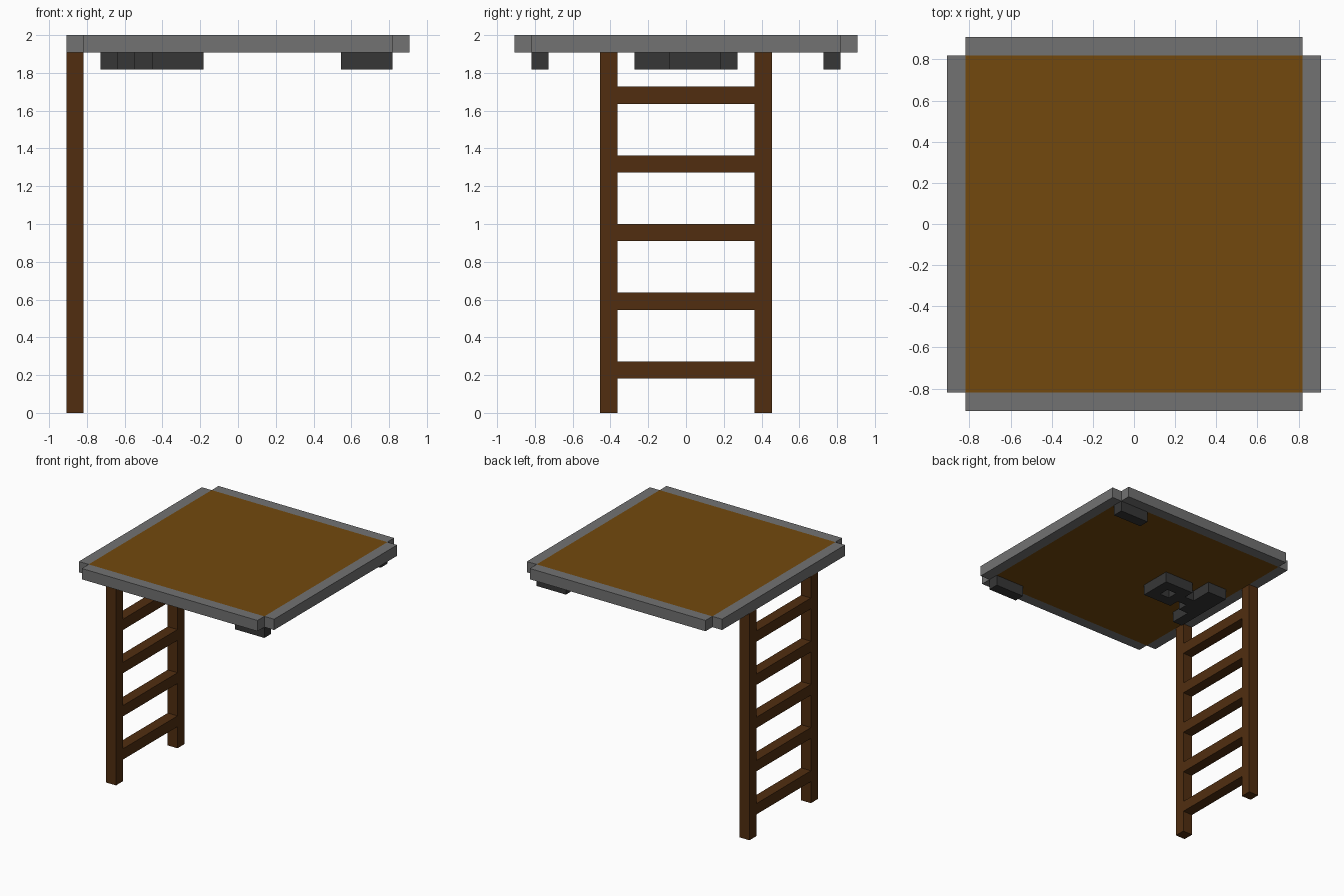
import bpy
import bmesh

cube = bpy.data.objects.get("Cube")
if cube:
    bpy.data.objects.remove(cube, do_unlink=True)

U = 1 / 11  # one block


def material(name, rgb):
    m = bpy.data.materials.new(name)
    m.use_nodes = True
    col = (*rgb, 1)
    m.diffuse_color = col
    m.node_tree.nodes["Principled BSDF"].inputs["Base Color"].default_value = col
    return m


grey = material("stone grey", (0.168, 0.168, 0.168))
dark = material("dark grey", (0.037, 0.037, 0.037))
board = material("board brown", (0.168, 0.066, 0.004))
wood = material("dark wood", (0.082, 0.027, 0.005))


def boxes(name, spans, mat):
    """One object from boxes given as (x0, x1, y0, y1, z0, z1) in blocks."""
    bm = bmesh.new()
    for x0, x1, y0, y1, z0, z1 in spans:
        verts = bmesh.ops.create_cube(bm, size=1)["verts"]
        for v in verts:
            v.co.x = (x1 if v.co.x > 0 else x0) * U
            v.co.y = (y1 if v.co.y > 0 else y0) * U
            v.co.z = (z1 if v.co.z > 0 else z0) * U
    mesh = bpy.data.meshes.new(name)
    bm.to_mesh(mesh)
    bm.free()
    mesh.materials.append(mat)
    obj = bpy.data.objects.new(name, mesh)
    bpy.context.collection.objects.link(obj)
    return obj


# Platform with a border on each side and open corners
boxes("platform_board", [(-9, 9, -9, 9, 21, 22)], board)
boxes("border_front", [(-9, 9, -10, -9, 21, 22)], grey)
boxes("border_back", [(-9, 9, 9, 10, 21, 22)], grey)
boxes("border_left", [(9, 10, -9, 9, 21, 22)], grey)
boxes("border_right", [(-10, -9, -9, 9, 21, 22)], grey)

# Ladder: two posts and five rungs
boxes("ladder_post_front", [(-10, -9, -5, -4, 0, 21)], wood)
boxes("ladder_post_back", [(-10, -9, 4, 5, 0, 21)], wood)
for i in range(5):
    z = 2 + 4 * i
    boxes(f"ladder_rung_{i + 1}", [(-10, -9, -4, 4, z, z + 1)], wood)

# Brackets under the far corners
boxes("bracket_front", [(6, 9, -9, -8, 20, 21)], dark)
boxes("bracket_back", [(6, 9, 8, 9, 20, 21)], dark)

# Ring-and-stem blocks under the board: x0, x1, y0, y1
plan = [
    (-3, -2, -1, 2), (-4, -3, -1, 0), (-4, -3, 1, 2), (-5, -4, -1, 2),
    (-6, -5, 0, 1), (-7, -6, -1, 3), (-8, -7, -3, 3),
]
boxes("underside_blocks", [(*p, 20, 21) for p in plan], dark)
